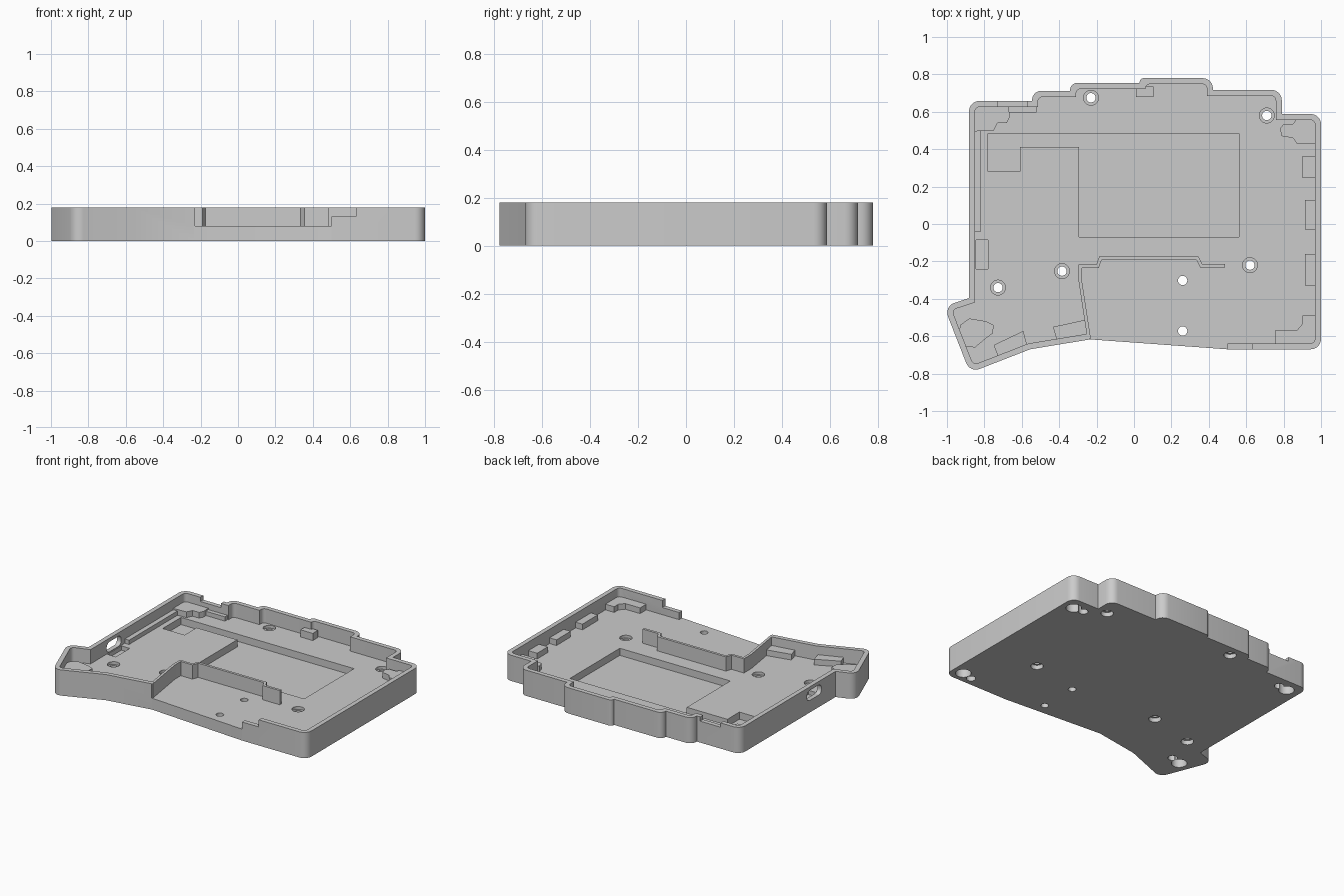
import bpy, bmesh, math
from mathutils import Vector

if "Cube" in bpy.data.objects:
    bpy.data.objects.remove(bpy.data.objects["Cube"], do_unlink=True)

FLOOR, TOP, WALL = 0.08, 0.18, 0.032

grey = bpy.data.materials.new("matte grey")
grey.use_nodes = True
grey.diffuse_color = (0.6, 0.6, 0.6, 1)
grey.node_tree.nodes["Principled BSDF"].inputs["Base Color"].default_value = grey.diffuse_color


def prism(name, points, z0, z1):
    """Extrude a flat outline from z0 to z1."""
    bm = bmesh.new()
    face = bm.faces.new([bm.verts.new((p[0], p[1], z0)) for p in points])
    ext = bmesh.ops.extrude_face_region(bm, geom=[face])["geom"]
    bmesh.ops.translate(bm, vec=(0, 0, z1 - z0),
                        verts=[v for v in ext if isinstance(v, bmesh.types.BMVert)])
    bmesh.ops.recalc_face_normals(bm, faces=bm.faces)
    mesh = bpy.data.meshes.new(name)
    bm.to_mesh(mesh)
    bm.free()
    mesh.materials.append(grey)
    obj = bpy.data.objects.new(name, mesh)
    bpy.context.collection.objects.link(obj)
    return obj


def box(name, x0, x1, y0, y1, z0, z1):
    return prism(name, [(x0, y0), (x1, y0), (x1, y1), (x0, y1)], z0, z1)


def disc(name, x, y, r, z0, z1, n=24):
    angles = [2 * math.pi * i / n for i in range(n)]
    return prism(name, [(x + r * math.cos(a), y + r * math.sin(a)) for a in angles], z0, z1)


def rounded(points, r, steps=6):
    """Round the convex corners of a counter-clockwise outline."""
    out, n = [], len(points)
    for i in range(n):
        a, p, b = (Vector(points[(i + k) % n]) for k in (-1, 0, 1))
        u, v = (a - p), (b - p)
        if (p - a).x * v.y - (p - a).y * v.x <= 1e-4:
            out.append(p)
            continue
        half = u.angle(v) / 2
        rad = min(r, 0.9 * min(u.length, v.length) * math.tan(half))
        u.normalize()
        v.normalize()
        t = rad / math.tan(half)
        c = p + (u + v).normalized() * rad / math.sin(half)
        s, e = p + u * t - c, p + v * t - c
        start, sweep = math.atan2(s.y, s.x), math.pi - 2 * half
        out += [c + Vector((math.cos(start + sweep * k / steps),
                            math.sin(start + sweep * k / steps))) * rad
                for k in range(steps + 1)]
    return out


def offset(points, d, closed=True):
    """Shift a path to its left by d with mitred corners."""
    out, n = [], len(points)
    pts = [Vector(p) for p in points]
    for i in range(n):
        d1 = (pts[i] - pts[i - 1]).normalized()
        d2 = (pts[(i + 1) % n] - pts[i]).normalized()
        if not closed:
            d1 = d2 if i == 0 else d1
            d2 = d1 if i == n - 1 else d2
        n1, n2 = Vector((-d1.y, d1.x)), Vector((-d2.y, d2.x))
        out.append(pts[i] + (n1 + n2) * d / (1 + n1.dot(n2)))
    return out


def cut(targets, cutter):
    """Subtract a cutter from each target, then discard it."""
    for obj in targets:
        mod = obj.modifiers.new("cut", "BOOLEAN")
        mod.operation, mod.solver, mod.object = "DIFFERENCE", "EXACT", cutter
        bpy.ops.object.select_all(action="DESELECT")
        bpy.context.view_layer.objects.active = obj
        obj.select_set(True)
        bpy.ops.object.modifier_apply(modifier=mod.name)
    bpy.data.objects.remove(cutter, do_unlink=True)


# Tray: solid outline hollowed down to the floor
outline = [(-1.016, -0.44), (-0.877, -0.795), (-0.556, -0.67), (-0.235, -0.617),
           (0.5, -0.67), (1, -0.67), (1, 0.588), (0.79, 0.588), (0.79, 0.717),
           (0.422, 0.717), (0.422, 0.78), (0.03, 0.78), (0.03, 0.754),
           (-0.342, 0.754), (-0.342, 0.712), (-0.545, 0.712), (-0.545, 0.658),
           (-0.882, 0.658), (-0.882, -0.396)]
tray = prism("tray", rounded(outline, 0.055), 0, TOP)
cut([tray], prism("hollow", rounded(offset(outline, WALL), 0.025), FLOOR, 0.3))

# Rim openings: open front, stepped end, dip at the back, side port
cut([tray], prism("front_gap", [(-0.225, -0.72), (0.5, -0.72), (0.5, -0.55), (-0.245, -0.55)],
                  FLOOR, 0.3))
cut([tray], box("front_step", 0.49, 0.63, -0.72, -0.6, 0.13, 0.3))
cut([tray], box("back_dip", -0.73, -0.57, 0.61, 0.7, 0.15, 0.3))
port = prism("port", rounded([(-0.035, -0.08), (0.035, -0.08), (0.035, 0.08), (-0.035, 0.08)], 0.03),
             -0.06, 0.06)
port.rotation_euler = (0, math.pi / 2, 0)
port.location = (-0.87, -0.16, 0.12)
cut([tray], port)

# Recesses in the floor
for x0, x1, y0, y1, z in [(-0.295, 0.562, -0.07, 0.483, 0.03), (-0.62, -0.28, 0.413, 0.483, 0.03),
                          (-0.78, -0.61, 0.28, 0.483, 0.03), (-0.845, -0.78, -0.24, -0.085, 0.05)]:
    cut([tray], box("recess", x0, x1, y0, y1, z, 0.1))

# Screw holes, counterbored on both sides, and two plain holes
screws = [(-0.23, 0.675), (0.71, 0.58), (-0.385, -0.252), (-0.727, -0.34), (0.62, -0.22)]
for x, y in screws:
    cut([tray], disc("hole", x, y, 0.025, -0.1, 0.1))
    cut([tray], disc("upper_bore", x, y, 0.04, 0.06, 0.1))
    cut([tray], disc("lower_bore", x, y, 0.04, -0.1, 0.03))
for y in (-0.302, -0.572):
    cut([tray], disc("hole", 0.26, y, 0.025, -0.1, 0.1))

# Raised corner bosses with keyhole foot sockets below
bosses = {
    "back_right_boss": [(-0.86, 0.495), (-0.75, 0.5), (-0.73, 0.54), (-0.68, 0.54),
                        (-0.665, 0.57), (-0.67, 0.64), (-0.86, 0.64)],
    "back_left_boss": [(0.79, 0.47), (0.85, 0.46), (0.87, 0.43), (0.975, 0.43), (0.975, 0.565),
                       (0.87, 0.565), (0.85, 0.535), (0.8, 0.535), (0.78, 0.51)],
    "front_right_boss": [(-0.935, -0.59), (-0.9, -0.655), (-0.85, -0.66), (-0.79, -0.61),
                         (-0.755, -0.585), (-0.75, -0.54), (-0.79, -0.52), (-0.88, -0.505),
                         (-0.93, -0.54)],
    "front_left_boss": [(0.755, -0.65), (0.98, -0.65), (0.98, -0.49), (0.9, -0.49),
                        (0.9, -0.535), (0.87, -0.57), (0.755, -0.57)],
}
sockets = [((-0.79, 0.565), (-0.72, 0.575)), ((0.915, 0.495), (0.84, 0.5)),
           ((-0.865, -0.585), (-0.79, -0.56)), ((0.92, -0.59), (0.84, -0.61))]
for (name, shape), (big, small) in zip(bosses.items(), sockets):
    boss = prism(name, shape, 0.07, 0.12)
    for (x, y), r in ((big, 0.05), (small, 0.03)):
        cut([tray, boss], disc("socket", x, y, r, -0.1, 0.1))

# Inner divider wall
path = [(-0.24, -0.613), (-0.288, -0.3), (-0.288, -0.226), (-0.195, -0.226),
        (-0.18, -0.184), (0.34, -0.184), (0.36, -0.224), (0.487, -0.224)]
prism("divider_wall", offset(path, 0.009, False) + offset(path, -0.009, False)[::-1],
      0.07, TOP - 0.0005)

# Low ledge along the side and back walls
prism("side_ledge", [(-0.86, -0.04), (-0.817, -0.04), (-0.817, 0.597), (-0.52, 0.597),
                     (-0.52, 0.635), (-0.86, 0.635)], 0.07, 0.11)

# Support blocks against the walls
for i, (y0, y1, x0) in enumerate([(0.245, 0.363, 0.9), (-0.03, 0.128, 0.915), (-0.33, -0.16, 0.915)]):
    box(f"side_block_{i + 1}", x0, 0.98, y0, y1, 0.07, 0.12)
box("back_block", 0.01, 0.105, 0.678, 0.735, 0.07, 0.13)
prism("front_block_1", [(-0.75, -0.647), (-0.725, -0.715), (-0.57, -0.655), (-0.592, -0.572)], 0.07, 0.12)
prism("front_block_2", [(-0.433, -0.55), (-0.41, -0.63), (-0.245, -0.6), (-0.258, -0.512)], 0.07, 0.12)

# Smooth the rounded corners, keep the edges crisp
bpy.ops.object.select_all(action="DESELECT")
for obj in bpy.context.collection.objects:
    if obj.type == "MESH" and obj.data.materials.get("matte grey"):
        obj.select_set(True)
        bpy.context.view_layer.objects.active = obj
bpy.ops.object.shade_smooth_by_angle(angle=math.radians(30))
